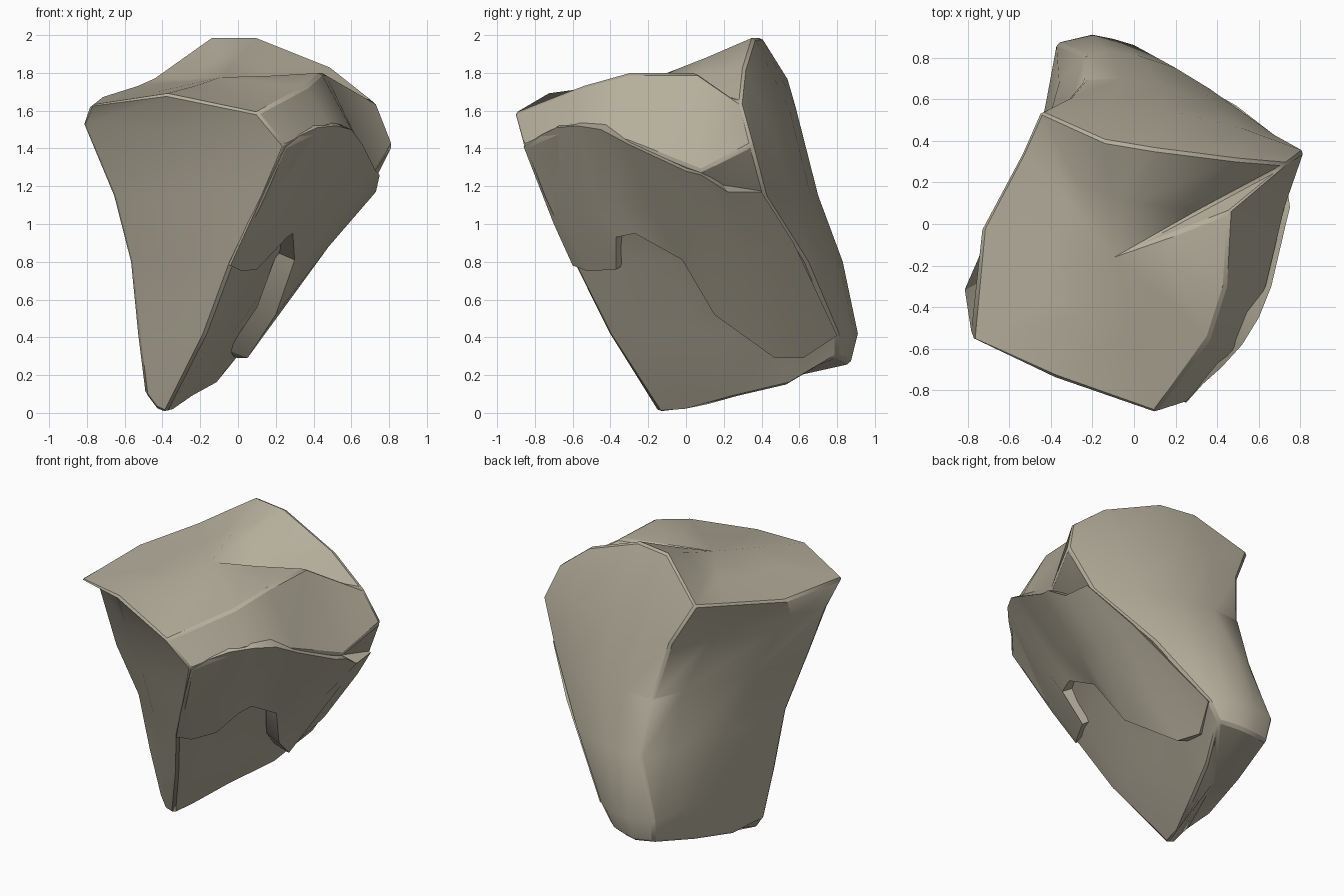
import bpy
import bmesh
from math import radians
from mathutils import Vector

default_cube = bpy.data.objects.get("Cube")
if default_cube:
    bpy.data.objects.remove(default_cube, do_unlink=True)

# Single stone colour
stone = bpy.data.materials.new("warm_grey_stone")
stone.use_nodes = True
stone_colour = (0.46, 0.425, 0.33, 1)
stone.diffuse_color = stone_colour
stone.node_tree.nodes["Principled BSDF"].inputs["Base Color"].default_value = stone_colour


def flat_section(height, outline):
    """Horizontal cross-section at one height."""
    return [Vector((x, y, height)) for x, y in outline]


def free_section(points):
    """Cross-section whose height varies along its outline."""
    return [Vector(point) for point in points]


def bridge(bm, lower, upper):
    """Join two closed loops having equal point counts."""
    count = len(lower)
    for i in range(count):
        following = (i + 1) % count
        bm.faces.new((lower[i], lower[following], upper[following], upper[i]))


def add_loop(bm, points):
    return [bm.verts.new(point) for point in points]


def finish(name, bm, edge_width, crease_angle):
    """Turn the bmesh into a smooth-shaded object with chipped edges."""
    bmesh.ops.recalc_face_normals(bm, faces=bm.faces)
    mesh = bpy.data.meshes.new(name)
    bm.to_mesh(mesh)
    bm.free()
    mesh.materials.append(stone)
    obj = bpy.data.objects.new(name, mesh)
    bpy.context.collection.objects.link(obj)
    if edge_width:
        bevel = obj.modifiers.new("worn_edges", "BEVEL")
        bevel.width = edge_width
        bevel.segments = 1
        bevel.limit_method = "ANGLE"
        bevel.angle_limit = radians(50)
    bpy.ops.object.select_all(action="DESELECT")
    obj.select_set(True)
    bpy.context.view_layer.objects.active = obj
    bpy.ops.object.shade_smooth_by_angle(angle=radians(crease_angle))


# Cross-sections of the boulder, each running from the front left corner
# along the front, the layered side, the back and the scooped side.
foot = free_section([
    (-.49, -.13, .1), (-.43, -.15, .02), (-.38, -.14, 0), (-.35, 0, .01), (-.25, .25, .08),
    (-.12, .55, .15), (0, .8, .3), (-.06, .84, .28), (-.14, .86, .27), (-.22, .87, .26),
    (-.35, .84, .27), (-.42, .5, .18), (-.47, .15, .1)])
shin = flat_section(.42, [
    (-.53, -.19), (-.36, -.31), (-.17, -.41), (-.11, -.26), (-.03, .08), (.02, .45),
    (.08, .8), (0, .86), (-.1, .89), (-.2, .91), (-.37, .87), (-.42, .6), (-.49, .25)])
waist = flat_section(.8, [
    (-.57, -.25), (-.32, -.44), (-.03, -.6), (.07, -.42), (.14, -.1), (.25, .25),
    (.38, .64), (.2, .75), (.02, .81), (-.12, .83), (-.23, .81), (-.36, .68), (-.45, .22)])
chest = flat_section(1.15, [
    (-.66, -.36), (-.3, -.59), (.14, -.76), (.3, -.42), (.44, -.12), (.56, .12),
    (.69, .42), (.42, .56), (.15, .66), (-.05, .7), (-.24, .69), (-.33, .5), (-.53, .07)])
shoulder = free_section([
    (-.82, -.33, 1.53), (-.36, -.69, 1.5), (.25, -.86, 1.41), (.48, -.61, 1.52), (.64, -.3, 1.43),
    (.73, .08, 1.28), (.82, .35, 1.42), (.52, .46, 1.5), (.15, .55, 1.6), (-.12, .58, 1.62),
    (-.31, .61, 1.5), (-.4, .3, 1.45), (-.72, -.1, 1.52)])
rim = free_section([
    (-.78, -.56, 1.63), (-.38, -.74, 1.69), (.1, -.91, 1.59), (.36, -.55, 1.73), (.44, -.3, 1.8),
    (.46, .06, 1.8), (.74, .29, 1.64), (.5, .31, 1.83), (.1, .36, 1.99), (-.14, .4, 1.99),
    (-.45, .54, 1.77), (-.54, .34, 1.73), (-.73, -.02, 1.67)])

# Boulder body with a gently sloping crown
bm = bmesh.new()
crown_centre = Vector((-.08, -.15, 1.77))
crown = [point.lerp(crown_centre, .5) for point in rim]
loops = [add_loop(bm, section) for section in (foot, shin, waist, chest, shoulder, rim, crown)]
for lower, upper in zip(loops, loops[1:]):
    bridge(bm, lower, upper)
for end_loop, centre in ((loops[0], sum(foot, Vector()) / len(foot)), (loops[-1], crown_centre)):
    tip = bm.verts.new(centre)
    for i, vert in enumerate(end_loop):
        bm.faces.new((vert, end_loop[(i + 1) % len(end_loop)], tip))
finish("boulder_body", bm, .016, 38)

# Raised side layer: an upper lip and a broken lower edge, as strips
upper_edge = free_section([
    (.25, -.86, 1.41), (.33, -.77, 1.47), (.42, -.69, 1.51), (.52, -.58, 1.52), (.6, -.45, 1.5),
    (.66, -.3, 1.42), (.73, 0, 1.28), (.75, .08, 1.26), (.73, .22, 1.17), (.71, .4, 1.17)])
middle_edge = free_section([
    (.06, -.7, 1), (.12, -.65, 1.02), (.19, -.58, 1.04), (.29, -.46, 1.08), (.35, -.35, 1.1),
    (.43, -.2, 1.08), (.5, .05, .98), (.48, .25, .88), (.46, .45, .87), (.49, .57, .9)])
lower_edge = free_section([
    (-.04, -.6, .78), (.02, -.52, .75), (.1, -.37, .76), (.26, -.37, .93), (.29, -.27, .95),
    (.3, -.02, .81), (.2, .15, .52), (.05, .47, .29), (0, .62, .29), (.08, .8, .41)])
front_depth = Vector((-.06, .1, .04))
back_depth = Vector((-.12, -.04, .04))


def sink(edge):
    """Move an edge into the boulder, turning inward at both ends."""
    last = len(edge) - 1
    return [p + front_depth.lerp(back_depth, i / last) for i, p in enumerate(edge)]


def boundary(layer):
    low, mid, high = layer
    return low + [mid[-1]] + high[::-1] + [mid[0]]


bm = bmesh.new()
edges = (lower_edge, middle_edge, upper_edge)
outer = [add_loop(bm, edge) for edge in edges]
inner = [add_loop(bm, sink(edge)) for edge in edges]
for layer in (outer, inner):
    for low, high in zip(layer, layer[1:]):
        for i in range(len(low) - 1):
            bm.faces.new((low[i], low[i + 1], high[i + 1], high[i]))
bridge(bm, boundary(outer), boundary(inner))
finish("side_layer", bm, 0, 32)
